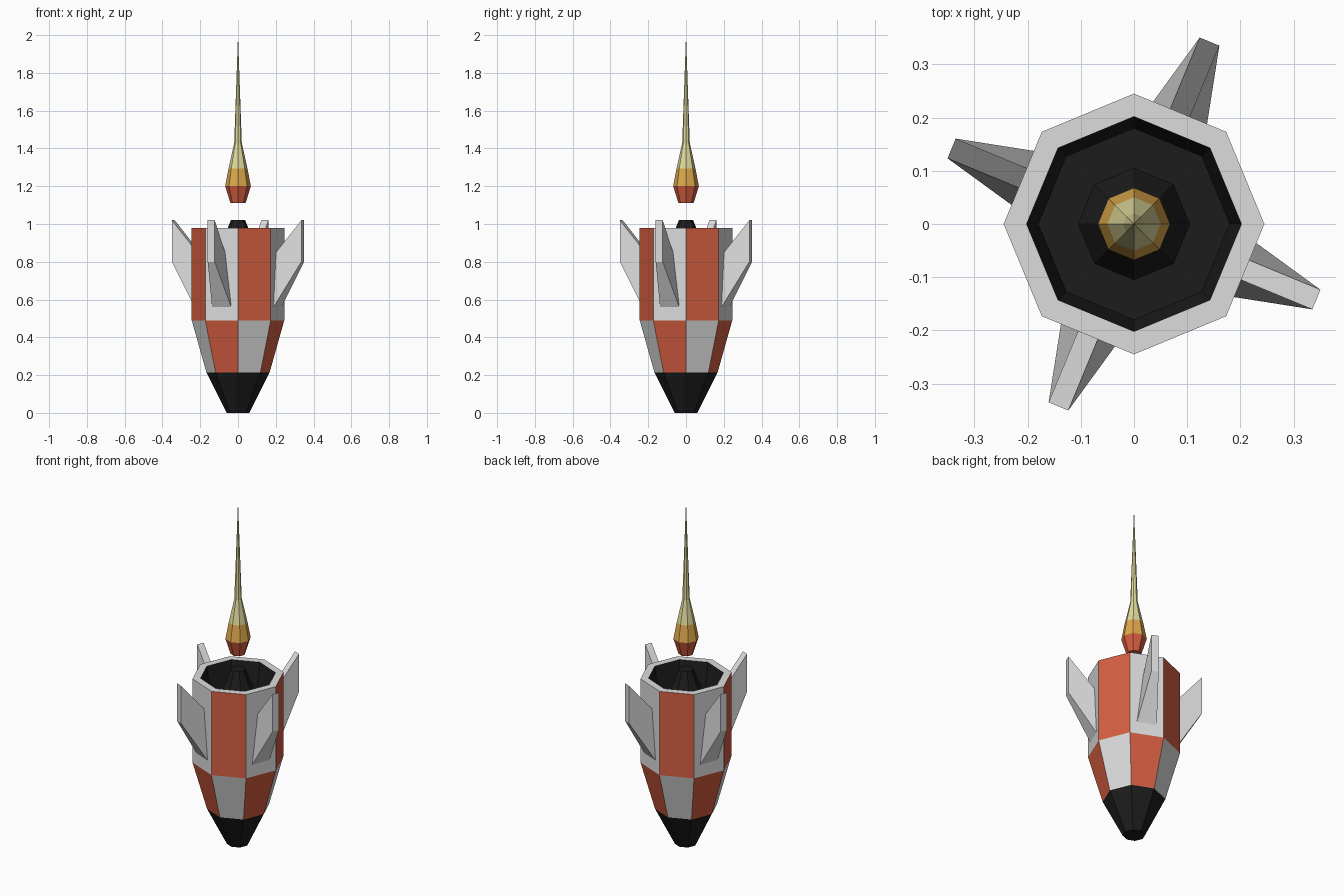
import bpy, bmesh, math

if "Cube" in bpy.data.objects:
    bpy.data.objects.remove(bpy.data.objects["Cube"])

def material(name, r, g, b):
    m = bpy.data.materials.new(name)
    m.diffuse_color = (r, g, b, 1)
    m.use_nodes = True
    m.node_tree.nodes["Principled BSDF"].inputs["Base Color"].default_value = m.diffuse_color
    return m

WHITE = material("hull white", 0.72, 0.72, 0.72)
RED = material("rust red", 0.66, 0.112, 0.052)
BLACK = material("soot black", 0.012, 0.012, 0.012)
ORANGE = material("flame orange", 0.72, 0.39, 0.07)
YELLOW = material("flame yellow", 0.74, 0.70, 0.33)
SIDES = 8

def finish(name, bm, mats):
    bmesh.ops.recalc_face_normals(bm, faces=bm.faces)
    mesh = bpy.data.meshes.new(name)
    bm.to_mesh(mesh)
    bm.free()
    for m in mats:
        mesh.materials.append(m)
    ob = bpy.data.objects.new(name, mesh)
    bpy.context.collection.objects.link(ob)
    return ob

def lathe(name, profile, mats, rule):
    """Spin (radius, z) points around z; rule(band, side) gives the material."""
    bm = bmesh.new()
    rings = []
    for r, z in profile:
        if r == 0:
            rings.append([bm.verts.new((0, 0, z))] * SIDES)
        else:
            rings.append([bm.verts.new((r * math.cos(k * math.tau / SIDES),
                                        r * math.sin(k * math.tau / SIDES), z))
                          for k in range(SIDES)])
    for b in range(len(rings) - 1):
        for k in range(SIDES):
            j = (k + 1) % SIDES
            quad = [rings[b][k], rings[b][j], rings[b + 1][j], rings[b + 1][k]]
            f = bm.faces.new(list(dict.fromkeys(quad)))
            f.material_index = rule(b, k)
    return finish(name, bm, mats)

# Hull: black nose, chequered middle, striped top, white rim, black engine bay
def hull_rule(band, side):
    if band == 2:
        return 0 if side % 2 == 0 else 1
    if band == 3:
        return 1 if side % 2 == 0 else 0
    return 0 if band == 4 else 2

lathe("rocket_hull",
      [(0, 0), (0.06, 0), (0.167, 0.213), (0.245, 0.49), (0.245, 0.98),
       (0.202, 0.98), (0.18, 0.85), (0.105, 0.85), (0.038, 1.02), (0, 1.02)],
      [WHITE, RED, BLACK], hull_rule)

# Exhaust flame, floating above the engine
lathe("exhaust_flame",
      [(0, 1.11), (0.04, 1.11), (0.068, 1.2), (0.05, 1.295), (0.02, 1.43), (0, 2.0)],
      [RED, ORANGE, YELLOW], lambda b, k: 0 if b < 2 else min(b - 1, 2))

# Four tapered fins on the white stripes: (radius, height, half width)
SECTION = [(0.226, 0.56, 0.055), (0.371, 0.80, 0.02),
           (0.371, 1.02, 0.02), (0.226, 0.85, 0.02)]
for i in range(4):
    a = math.radians(67.5 + 90 * i)
    c, s = math.cos(a), math.sin(a)
    bm = bmesh.new()
    left, right = [[bm.verts.new((r * c - sg * w * s, r * s + sg * w * c, z))
                    for r, z, w in SECTION] for sg in (1, -1)]
    bm.faces.new(left)
    bm.faces.new(right[::-1])
    for k in range(4):
        j = (k + 1) % 4
        bm.faces.new([left[k], right[k], right[j], left[j]])
    finish(f"fin_{i + 1}", bm, [WHITE])
